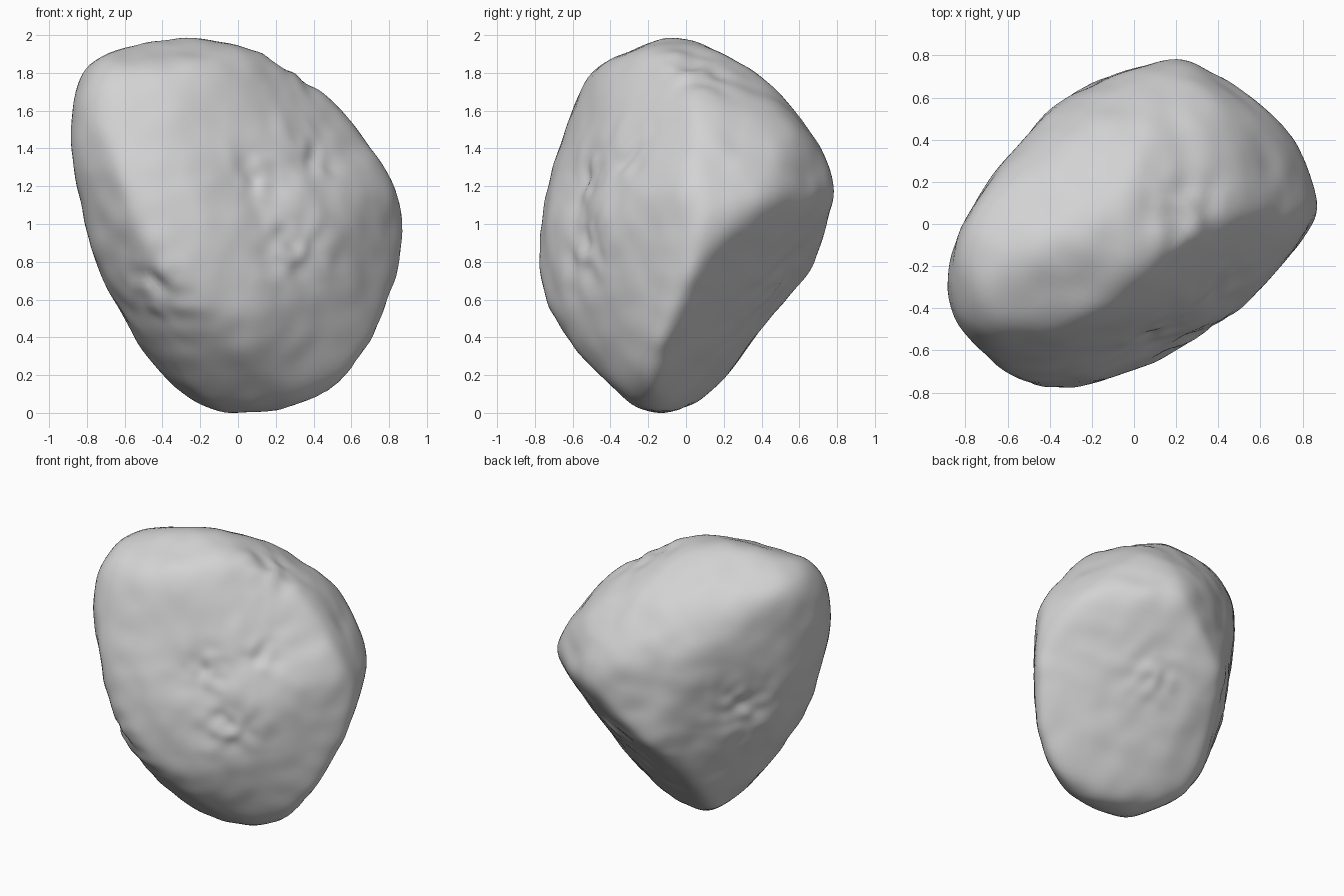
import bpy
import bmesh
from math import cos, sin, radians, exp, tau
from mathutils import Vector, noise

default_cube = bpy.data.objects.get("Cube")
if default_cube:
    bpy.data.objects.remove(default_cube, do_unlink=True)

SHARPNESS = 22      # how crisply neighbouring rock faces meet
STEPS = 28          # tangent planes taken from each outline
normals, targets = [], []


def add_plane(normal, distance):
    normals.append(Vector(normal).normalized())
    targets.append(distance)


def add_outline(turn, tilt, points):
    """Turn one outline (relative to the rock centre) into tangent planes."""
    a, e = radians(turn), radians(tilt)
    right = Vector((cos(a), sin(a), 0))
    up = Vector((-sin(e) * sin(a), sin(e) * cos(a), cos(e)))
    for k in range(STEPS):
        c, s = cos(tau * k / STEPS), sin(tau * k / STEPS)
        add_plane(right * c + up * s, max(x * c + y * s for x, y in points))


# Front, side and plan outlines
add_outline(0, 0, [(-.55, 1), (-.14, .98), (.4, .77), (.72, .42), (.88, 0), (.82, -.38),
                   (.62, -.72), (.4, -.93), (.2, -.98), (-.05, -1), (-.3, -.9), (-.56, -.59),
                   (-.7, -.32), (-.82, .05), (-.88, .6), (-.82, .87), (-.72, .96)])
add_outline(90, 0, [(-.15, 1), (.13, .96), (.4, .8), (.62, .55), (.76, .35), (.79, .2),
                    (.72, -.15), (.1, -.94), (-.15, -1), (-.35, -.92), (-.55, -.75),
                    (-.74, -.48), (-.79, -.12), (-.72, .25), (-.6, .62), (-.46, .85)])
add_outline(0, 90, [(-.88, -.2), (-.73, .16), (-.5, .44), (-.3, .62), (.2, .79), (.48, .72),
                    (.8, .35), (.88, .06), (.7, -.2), (.42, -.5), (-.25, -.77), (-.45, -.79),
                    (-.63, -.72), (-.8, -.57), (-.88, -.35)])
# Diagonal outlines
add_outline(45, 30, [(-.84, .83), (-.64, .97), (-.27, .99), (.41, .77), (.67, .56), (.85, .05),
                     (.79, -.25), (.63, -.62), (.41, -.85), (.23, -.99), (.05, -1.02),
                     (-.16, -.96), (-.48, -.74), (-.83, -.36), (-.92, .11), (-.96, .42)])
add_outline(225, 30, [(-.84, .23), (-.64, .53), (-.3, .81), (.15, .88), (.55, .82), (.83, .75),
                      (.97, .43), (.91, .05), (.76, -.34), (.57, -.59), (.29, -.84), (.16, -.9),
                      (.03, -.88), (-.19, -.69), (-.55, -.27), (-.8, .01)])
add_outline(135, -30, [(-.51, .64), (-.32, .78), (.21, .85), (.44, .8), (.58, .6), (.67, .37),
                       (.69, .2), (.58, -.21), (.42, -.69), (.29, -.83), (-.04, -.95),
                       (-.25, -.91), (-.47, -.75), (-.6, -.41), (-.67, .2)])
# Broad worn faces: front, upper front corner, rear corner, rear underside
add_plane((.4, -.85, .3), .58)
add_plane((.61, -.61, .5), .63)
add_plane((.61, .61, -.5), .68)
add_plane((.36, .7, -.62), .63)

# Hollows in the surface: centre, size, depth
hollows = [
    (Vector((.32, -.56, -.15)), .2, .04),
    (Vector((.08, -.54, .25)), .16, .02),
    (Vector((.42, -.33, .4)), .16, .03),
    (Vector((-.45, -.7, -.35)), .2, .01),
    (Vector((.22, .05, .8)), .2, .02),
    (Vector((.23, .53, -.37)), .18, .01),
    (Vector((-.62, .2, .02)), .2, .015),
]


def weathering(p):
    """Broad lumps everywhere, finer crags near the hollows."""
    offset = 0.014 * noise.noise(p * 3.2) + 0.008 * noise.noise(p * 7)
    for centre, size, depth in hollows:
        near = exp(-((p - centre).length / size) ** 2)
        offset += near * (0.03 * noise.noise(p * 9) - depth)
    return offset


def surface_point(direction, heights):
    """Rounded intersection of all tangent planes, then weathered."""
    total = 0.0
    for n, h in zip(normals, heights):
        d = n.dot(direction)
        if d > 0:
            total += (d / h) ** SHARPNESS
    p = direction * total ** (-1 / SHARPNESS)
    return p + direction * weathering(p)


def sphere(level):
    bm = bmesh.new()
    bmesh.ops.create_icosphere(bm, subdivisions=level, radius=1)
    return bm


# Settle the planes so that the weathered body touches every outline
probe = sphere(4)
directions = [v.co.normalized() for v in probe.verts]
probe.free()
heights = list(targets)
for _ in range(24):
    body = [surface_point(d, heights) for d in directions]
    for i, n in enumerate(normals):
        reach = max(n.dot(p) for p in body)
        grown = heights[i] * (targets[i] / reach) ** 0.8
        heights[i] = min(max(grown, targets[i] * 0.9), targets[i] * 1.5)

# Rock body, standing on the ground
bm = sphere(6)
for v in bm.verts:
    v.co = surface_point(v.co.normalized(), heights)
lowest = min(v.co.z for v in bm.verts)
bmesh.ops.translate(bm, verts=bm.verts, vec=(0, 0, -lowest))

mesh = bpy.data.meshes.new("rock")
bm.to_mesh(mesh)
bm.free()
mesh.shade_smooth()
rock = bpy.data.objects.new("rock", mesh)
bpy.context.collection.objects.link(rock)

# Stone colour
stone = bpy.data.materials.new("stone_grey")
stone.use_nodes = True
colour = (0.65, 0.65, 0.65, 1)
stone.diffuse_color = colour
stone.node_tree.nodes["Principled BSDF"].inputs["Base Color"].default_value = colour
mesh.materials.append(stone)
